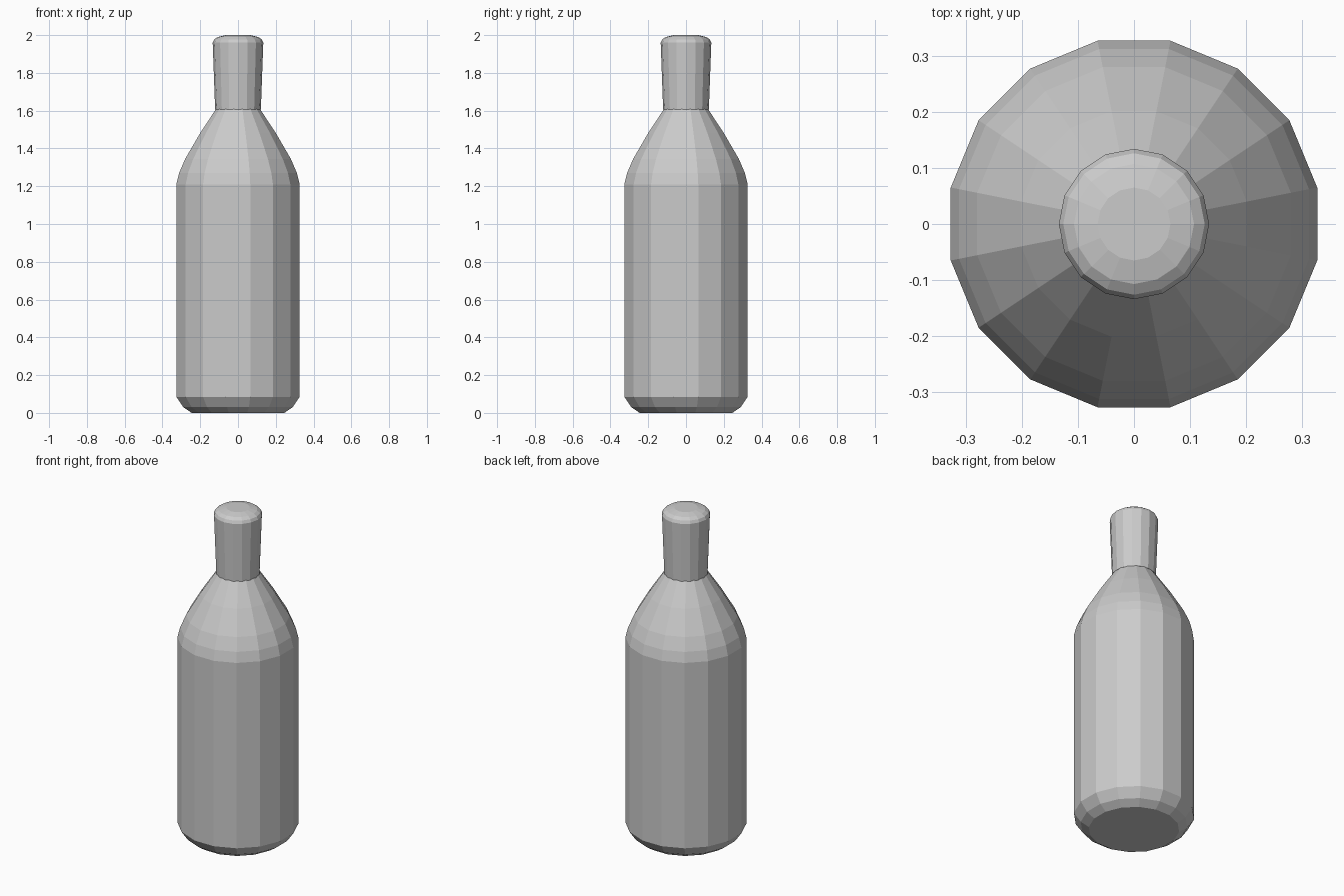
import bpy, bmesh, math

if "Cube" in bpy.data.objects:
    bpy.data.objects.remove(bpy.data.objects["Cube"])


def lathe(name, profile, sides, turn=0.0):
    """Spin a (radius, height) profile into a closed flat-faced solid."""
    bm = bmesh.new()
    rings = []
    for r, z in profile:
        rings.append([bm.verts.new((r * math.cos(turn + 2 * math.pi * i / sides),
                                    r * math.sin(turn + 2 * math.pi * i / sides), z))
                      for i in range(sides)])
    for low, high in zip(rings, rings[1:]):
        for i in range(sides):
            j = (i + 1) % sides
            bm.faces.new((low[i], low[j], high[j], high[i]))
    bm.faces.new(rings[0][::-1])
    bm.faces.new(rings[-1])
    bmesh.ops.recalc_face_normals(bm, faces=bm.faces)
    mesh = bpy.data.meshes.new(name)
    bm.to_mesh(mesh)
    bm.free()
    obj = bpy.data.objects.new(name, mesh)
    bpy.context.collection.objects.link(obj)
    return obj


# Bottle body: rounded base, straight wall, curved shoulder; flats face the axes
lathe("bottle_body", [(0.25, 0.0), (0.295, 0.03), (0.333, 0.085), (0.333, 1.21),
                      (0.318, 1.27), (0.285, 1.345), (0.205, 1.48), (0.118, 1.61)],
      16, math.pi / 16)

# Neck sleeve: slightly flared, with a bevelled, gently domed top
lathe("neck_sleeve", [(0.121, 1.605), (0.134, 1.96), (0.126, 1.977),
                      (0.107, 1.99), (0.065, 2.0)], 16)
